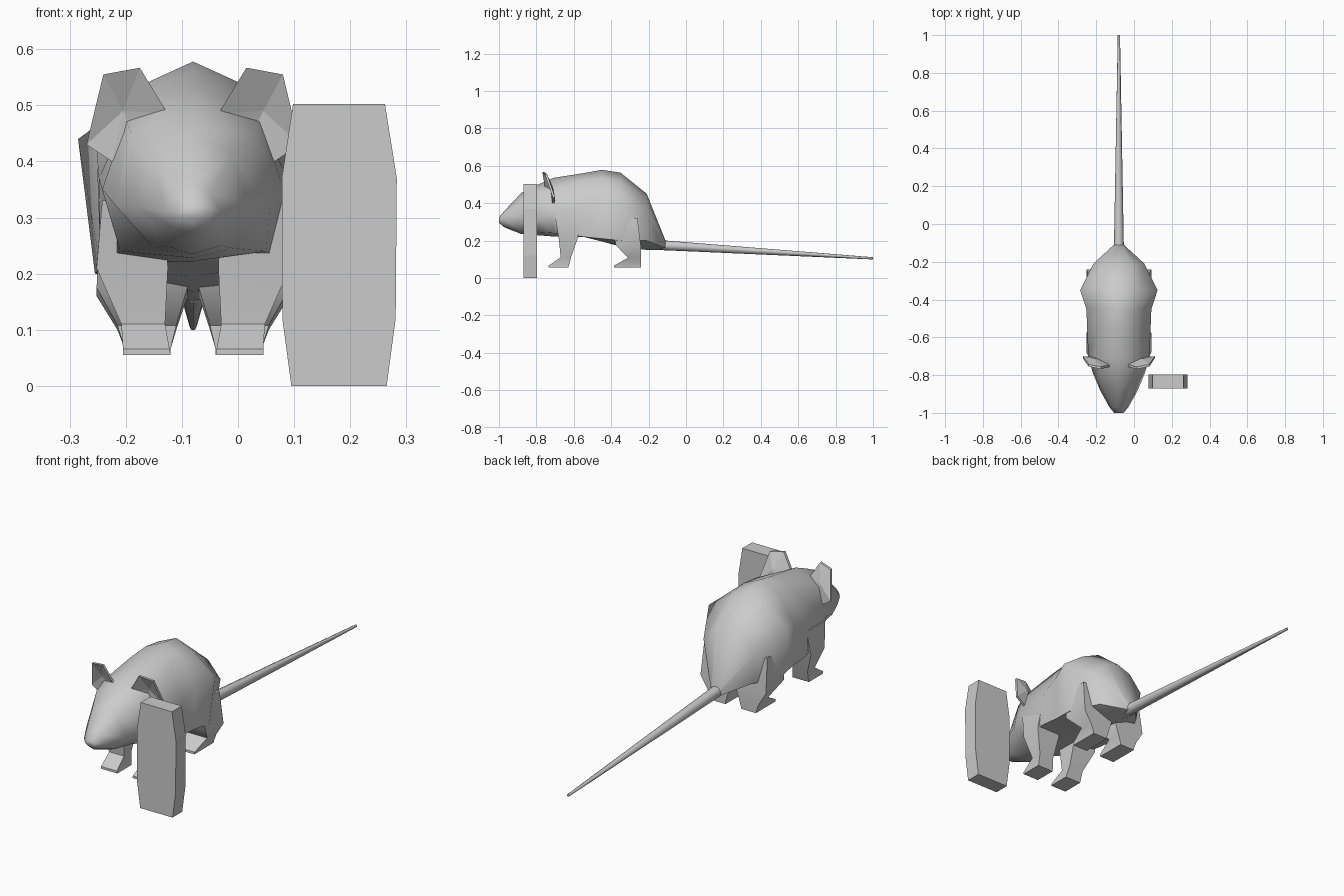
import bpy, bmesh, math

if "Cube" in bpy.data.objects:
    bpy.data.objects.remove(bpy.data.objects["Cube"])

CX = -0.08  # animal's centre line


def finish(name, bm, angle=None):
    bmesh.ops.recalc_face_normals(bm, faces=bm.faces)
    me = bpy.data.meshes.new(name)
    bm.to_mesh(me)
    bm.free()
    ob = bpy.data.objects.new(name, me)
    bpy.context.collection.objects.link(ob)
    if angle:
        bpy.ops.object.select_all(action='DESELECT')
        ob.select_set(True)
        bpy.context.view_layer.objects.active = ob
        bpy.ops.object.shade_smooth_by_angle(angle=math.radians(angle))
    return ob


def loft(name, rings, angle=None):
    """Skin a list of equal-sized point rings and cap the ends."""
    bm = bmesh.new()
    vs = [[bm.verts.new(p) for p in r] for r in rings]
    n = len(vs[0])
    for a, b in zip(vs, vs[1:]):
        for i in range(n):
            j = (i + 1) % n
            bm.faces.new((a[i], a[j], b[j], b[i]))
    bm.faces.new(vs[0])
    bm.faces.new(vs[-1])
    return finish(name, bm, angle)


# Body: y, top z, shoulder (x, z), widest (x, z), lower side (x, z), bottom z
sections = [
    (-1.00, .325, .015, .32, .025, .31, .015, .30, .295),
    (-0.97, .36, .03, .345, .05, .31, .03, .28, .27),
    (-0.88, .455, .07, .41, .10, .32, .05, .25, .235),
    (-0.79, .50, .11, .45, .137, .32, .07, .245, .228),
    (-0.71, .535, .12, .475, .162, .35, .13, .24, .222),
    (-0.55, .56, .10, .52, .168, .37, .165, .22, .22),
    (-0.45, .578, .09, .537, .172, .42, .165, .21, .195),
    (-0.35, .563, .095, .52, .205, .44, .175, .20, .168),
    (-0.21, .45, .07, .425, .135, .35, .11, .20, .15),
    (-0.11, .20, .02, .195, .026, .18, .02, .16, .148),
]
rings = []
for y, zt, sx, sz, wx, wz, lx, lz, zb in sections:
    side = [(sx, sz), (wx, wz), (lx, lz)]
    outline = [(0, zt)] + side + [(0, zb)] + [(-x, z) for x, z in reversed(side)]
    rings.append([(CX + x, y, z) for x, z in outline])
loft("body", rings, 60)

# Tail
tail = []
for y, z, r in [(-.20, .178, .026), (-.11, .174, .026), (1.0, .105, .006)]:
    tail.append([(CX + r * math.sin(k * math.pi / 4), y, z + r * math.cos(k * math.pi / 4))
                 for k in range(8)])
loft("tail", tail, 60)

# Legs: z at front and back, y front, y back, inner x, outer x
front = [(.055, .055, -.735, -.63, .04, .125),
         (.066, .066, -.735, -.626, .042, .125),
         (.11, .11, -.67, -.615, .05, .128),
         (.21, .215, -.68, -.578, .045, .172),
         (.33, .33, -.70, -.56, .05, .162)]
rear = [(.055, .055, -.385, -.24, .04, .12),
        (.066, .066, -.385, -.24, .04, .122),
        (.108, .10, -.31, -.24, .03, .135),
        (.175, .16, -.375, -.24, .01, .172),
        (.32, .32, -.40, -.26, .05, .165)]
for s, label in ((-1, "right"), (1, "left")):
    for part, prof in (("front_leg", front), ("rear_leg", rear)):
        rs = [[(CX + s * xi, yf, zf), (CX + s * xo, yf, zf),
               (CX + s * xo, yb, zb), (CX + s * xi, yb, zb)]
              for zf, zb, yf, yb, xi, xo in prof]
        loft(f"{part}_{label}", rs, 50)

    # Ear: thin cupped leaf, tilted back at the outer edge
    ear = [(.16, -.755, .555), (.095, -.768, .567), (.045, -.755, .485),
           (.10, -.72, .44), (.145, -.715, .40), (.19, -.712, .43)]
    bm = bmesh.new()
    f = [bm.verts.new((CX + s * x, y, z)) for x, y, z in ear]
    b = [bm.verts.new((CX + s * x, y + .012, z)) for x, y, z in ear]
    for vs in (f, b):
        c = bm.verts.new((CX + s * .125, -.725 + (.012 if vs is b else 0), .49))
        for i in range(6):
            bm.faces.new((vs[i], vs[(i + 1) % 6], c))
    for i in range(6):
        j = (i + 1) % 6
        bm.faces.new((f[i], f[j], b[j], b[i]))
    finish(f"ear_{label}", bm)

# Upright slab beside the head
outline = [(.095, 0), (.265, 0), (.281, .12), (.283, .37),
           (.262, .502), (.098, .502), (.078, .37), (.079, .12)]
loft("upright_slab", [[(x, y, z) for x, z in outline] for y in (-.87, -.797)])
